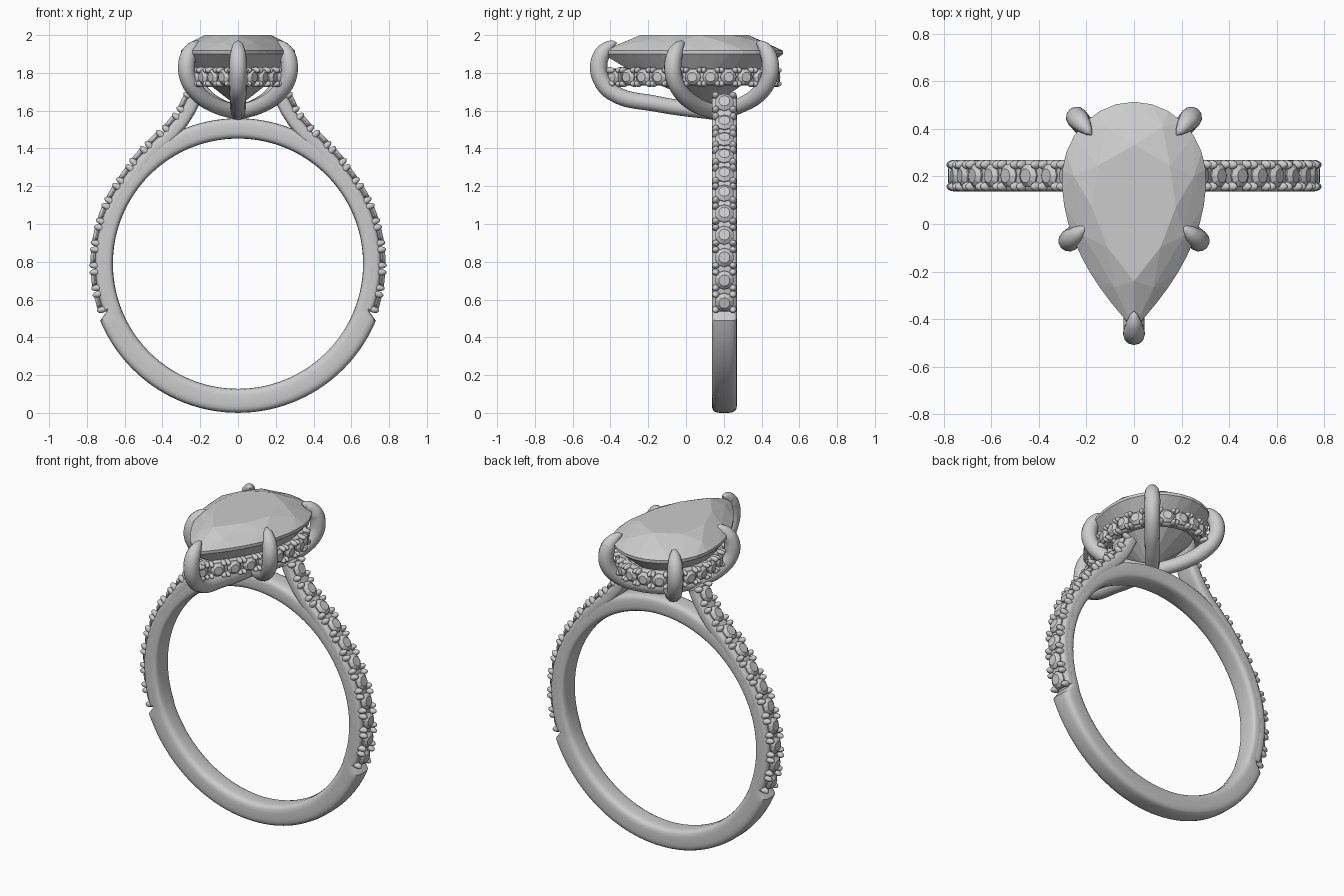
import bpy, bmesh, math
from mathutils import Vector, Matrix

cube = bpy.data.objects.get("Cube")
if cube:
    bpy.data.objects.remove(cube, do_unlink=True)

metal = bpy.data.materials.new("pale_grey")
metal.use_nodes = True
metal.diffuse_color = (0.6, 0.6, 0.6, 1)
metal.node_tree.nodes["Principled BSDF"].inputs["Base Color"].default_value = (0.6, 0.6, 0.6, 1)

BAND_Y = 0.203       # middle of the band
CENTRE_Z = 0.79      # centre of the finger hole
HUB = Vector((0, 0.16, 1.59))


def finish(name, bm, smooth=True):
    bmesh.ops.recalc_face_normals(bm, faces=bm.faces)
    mesh = bpy.data.meshes.new(name)
    bm.to_mesh(mesh)
    bm.free()
    mesh.materials.append(metal)
    ob = bpy.data.objects.new(name, mesh)
    bpy.context.collection.objects.link(ob)
    if smooth:
        bpy.ops.object.select_all(action='DESELECT')
        ob.select_set(True)
        bpy.context.view_layer.objects.active = ob
        bpy.ops.object.shade_smooth_by_angle(angle=math.radians(40))
    return ob


def loft(bm, rings, closed=False):
    """Skin a list of equal rings; cap the ends when open."""
    loops = [[bm.verts.new(p) for p in ring] for ring in rings]
    n = len(loops[0])
    pairs = list(zip(loops, loops[1:]))
    if closed:
        pairs.append((loops[-1], loops[0]))
    else:
        bm.faces.new(loops[0])
        bm.faces.new(loops[-1])
    for a, b in pairs:
        for i in range(n):
            j = (i + 1) % n
            bm.faces.new((a[i], a[j], b[j], b[i]))


def section(mid, u, v, half_u, half_v, power=0.5, n=20):
    """Rounded rectangle spanned by the directions u and v."""
    ring = []
    for i in range(n):
        a = math.tau * (i + 0.5) / n
        c, s = math.cos(a), math.sin(a)
        ring.append(mid + u * half_u * math.copysign(abs(c) ** power, c)
                    + v * half_v * math.copysign(abs(s) ** power, s))
    return ring


def spaced(points, n, offset=0.0, closed=False):
    """Evenly spaced (point, tangent) pairs along a polyline."""
    pts = points + [points[0]] if closed else points
    lengths = [0.0]
    for a, b in zip(pts, pts[1:]):
        lengths.append(lengths[-1] + (b - a).length)
    total = lengths[-1]

    def at(d):
        d = d % total if closed else min(max(d, 0), total)
        k = max(i for i in range(len(pts) - 1) if lengths[i] <= d)
        f = (d - lengths[k]) / max(lengths[k + 1] - lengths[k], 1e-9)
        return pts[k].lerp(pts[k + 1], f)

    out = []
    for i in range(n):
        d = total * (i + offset) / n
        out.append((at(d), (at(d + 0.02) - at(d - 0.02)).normalized()))
    return out


def add_setting(stones, beads, p, tangent, normal, across, size, bead_across):
    """One small round stone with four beads; p lies on the outer surface."""
    frame = Matrix((tangent, across, normal)).transposed().to_4x4()
    frame.translation = p
    rings = []
    for r, h in ((0.012, -0.07), (0.05, -0.026), (0.05, -0.02), (0.03, -0.004)):
        rings.append([frame @ Vector((r * size * math.cos(math.tau * k / 10),
                                      r * size * math.sin(math.tau * k / 10), h)) for k in range(10)])
    loft(stones, rings)
    for sx in (-1, 1):
        for sy in (-1, 1):
            place = (frame @ Matrix.Translation((sx * 0.042 * size, sy * bead_across, -0.03))
                     @ Matrix.Diagonal((0.018 * size, 0.02 * size, 0.032, 1)))
            bmesh.ops.create_uvsphere(beads, u_segments=10, v_segments=8, radius=1, matrix=place)


# Band: plain and thick below, thinner under the small stones and across the top
Y = Vector((0, 1, 0))
bm = bmesh.new()
rings = []
for i in range(144):
    a = math.tau * i / 144
    out = Vector((math.cos(a), 0, math.sin(a)))
    outer = 0.79 if out.z < -0.345 else 0.74
    if out.z > 0.6:
        outer = 0.74 + 0.03 * min(1, (out.z - 0.6) / 0.25)
    mid = Vector((0, BAND_Y, CENTRE_Z)) + out * (outer + 0.662) / 2
    rings.append(section(mid, Y, out, 0.067, (outer - 0.662) / 2))
loft(bm, rings, closed=True)
finish("band", bm)

# Stone-set shoulders: follow the band, then rise straight to the head
stones, beads = bmesh.new(), bmesh.new()
path = []
for deg in range(-20, 37, 2):
    a = math.radians(deg)
    path.append(Vector((0.785 * math.cos(a), BAND_Y, CENTRE_Z + 0.785 * math.sin(a))))
for x, z in ((0.55, 1.37), (0.46, 1.465), (0.4, 1.52), (0.35, 1.58), (0.312, 1.64), (0.28, 1.71)):
    path.append(Vector((x, BAND_Y, z)))
for side, label in ((1, "left"), (-1, "right")):
    flipped = [Vector((side * p.x, p.y, p.z)) for p in path]
    bm = bmesh.new()
    rings = []
    for p, t in spaced(flipped, 60, 0.5):
        normal = Vector((t.z, 0, -t.x)) * side
        rings.append(section(p - normal * 0.064, Y, normal, 0.067, 0.036))
    loft(bm, rings)
    finish(label + "_shoulder", bm)
    for p, t in spaced(flipped, 11, 0.5):
        normal = Vector((t.z, 0, -t.x)) * side
        add_setting(stones, beads, p, t, normal, normal.cross(t), 1.0, 0.046)

# Pear outline shared by the large gem and the rail beneath it
half = []
for i in range(25):
    t = 1 - i / 24
    half.append(Vector((0.303 * (1 - t * t), 0.19 - 0.63 * t, 0)))
for i in range(1, 25):
    a = math.pi / 2 * i / 24
    half.append(Vector((0.303 * math.cos(a), 0.19 + 0.323 * math.sin(a), 0)))
pear = half + [Vector((-p.x, p.y, 0)) for p in reversed(half[1:-1])]

# Rail under the gem, set with outward-facing stones
Z = Vector((0, 0, 1))
RAIL_Z = 1.778
bm = bmesh.new()
rings = []
for p, t in spaced(pear, 96, 0, True):
    normal = Vector((t.y, -t.x, 0))
    rings.append(section(p + Z * RAIL_Z - normal * 0.065, Z, normal, 0.046, 0.027, n=12))
loft(bm, rings, closed=True)
finish("gem_rail", bm)
for p, t in spaced(pear, 24, 0.5, True):
    normal = Vector((t.y, -t.x, 0))
    add_setting(stones, beads, p + Z * RAIL_Z - normal * 0.01, t, normal, Z, 0.86, 0.036)
finish("small_stones", stones, smooth=False)
finish("setting_beads", beads)

# Large pear gem: facets come from the hull of stacked outlines
gem_mid = Vector((0, 0.06, 0))
bm = bmesh.new()
for count, offset, scale, z in ((8, 0, 0.6, 2.0), (8, 0.5, 0.84, 1.962), (32, 0, 1, 1.918),
                                (32, 0, 1, 1.9), (16, 0.5, 0.68, 1.78)):
    for p, _ in spaced(pear, count, offset, True):
        bm.verts.new(gem_mid + (p - gem_mid) * scale + Z * z)
bm.verts.new((0, 0.13, 1.62))
hull = bmesh.ops.convex_hull(bm, input=bm.verts)
inside = [g for g in hull["geom_interior"] if isinstance(g, bmesh.types.BMVert)]
bmesh.ops.delete(bm, geom=inside, context='VERTS')
finish("large_gem", bm, smooth=False)


# Prongs: tapered tubes that sweep from the hub out and over the gem edge
def add_prong(name, x, y):
    reach = Vector((x, y, 0)) - Vector((HUB.x, HUB.y, 0))
    length = reach.length
    out = reach.normalized()
    stops = [(0, 1.59, 0.04), (length * 0.5, 1.635, 0.042), (length - 0.07, 1.698, 0.044),
             (length - 0.012, 1.77, 0.045), (length, 1.84, 0.046), (length - 0.018, 1.9, 0.043),
             (length - 0.05, 1.938, 0.032), (length - 0.078, 1.955, 0.018), (length - 0.095, 1.96, 0.003)]
    curve = bpy.data.curves.new(name, 'CURVE')
    curve.dimensions = '3D'
    curve.bevel_depth = 1
    curve.bevel_resolution = 4
    curve.resolution_u = 6
    curve.use_fill_caps = True
    spline = curve.splines.new('BEZIER')
    spline.bezier_points.add(len(stops) - 1)
    for bp, (d, z, r) in zip(spline.bezier_points, stops):
        bp.co = Vector((HUB.x, HUB.y, z)) + out * d
        bp.radius = r
        bp.handle_left_type = bp.handle_right_type = 'AUTO'
    curve.materials.append(metal)
    ob = bpy.data.objects.new(name, curve)
    bpy.context.collection.objects.link(ob)
    bpy.ops.object.select_all(action='DESELECT')
    ob.select_set(True)
    bpy.context.view_layer.objects.active = ob
    bpy.ops.object.convert(target='MESH')
    bpy.ops.object.shade_smooth_by_angle(angle=math.radians(50))


add_prong("tip_prong", 0, -0.462)
for side, label in ((1, "left"), (-1, "right")):
    add_prong(label + "_side_prong", side * 0.272, -0.07)
    add_prong(label + "_back_prong", side * 0.24, 0.447)
